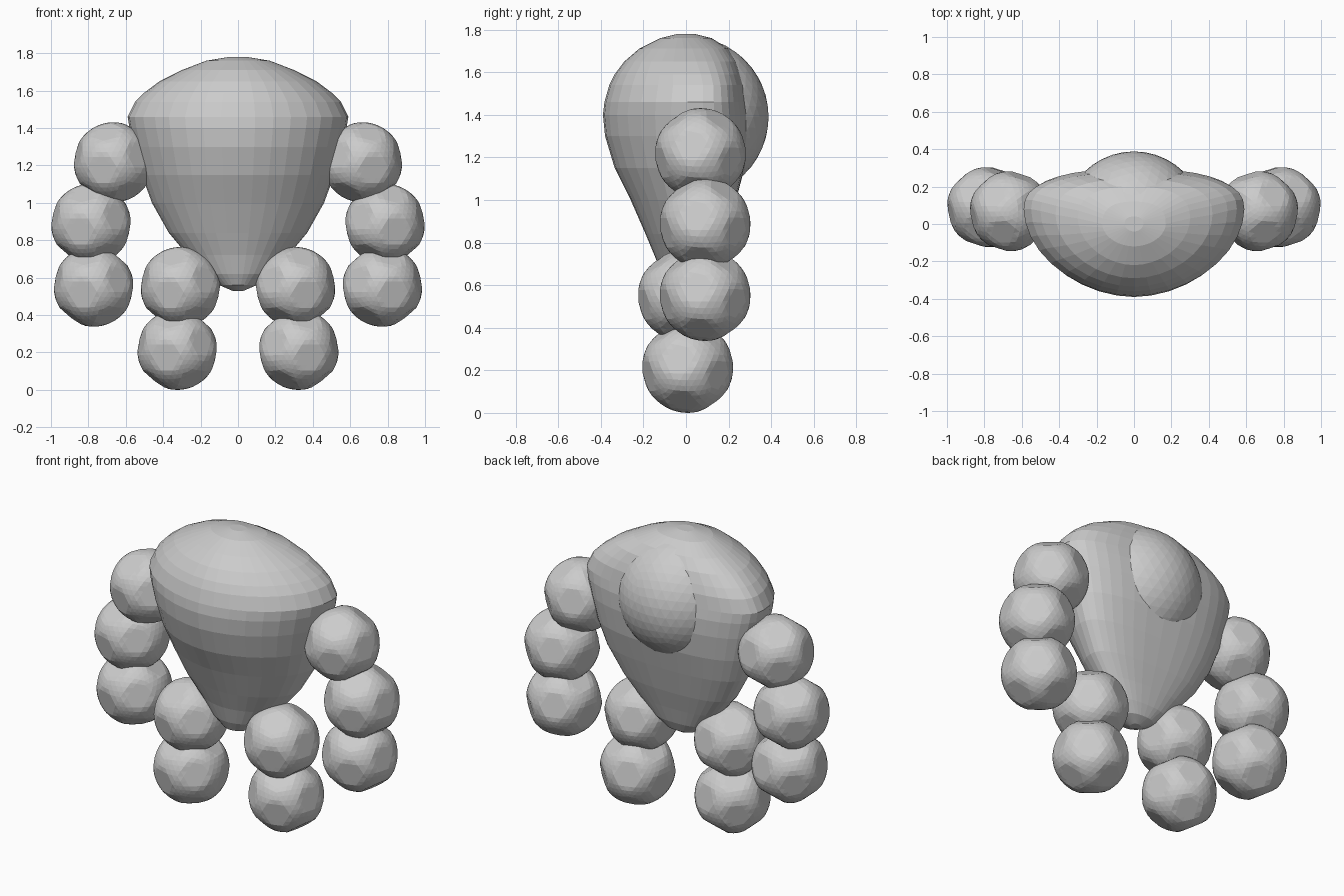
import bpy, bmesh
from math import sin, cos, tau
from mathutils import Vector

if "Cube" in bpy.data.objects:
    bpy.data.objects.remove(bpy.data.objects["Cube"])


def finish(bm, name):
    bmesh.ops.recalc_face_normals(bm, faces=bm.faces)
    me = bpy.data.meshes.new(name)
    bm.to_mesh(me)
    bm.free()
    ob = bpy.data.objects.new(name, me)
    bpy.context.collection.objects.link(ob)
    return ob


def power(v, p):
    return abs(v) ** p * (1 if v > 0 else -1)


# Torso: faceted wedge lofted from (z, half width, front y, back y, widest y)
sections = [
    (0.53, 0.03, -0.02, 0.04, 0.01),
    (0.56, 0.10, -0.08, 0.09, 0.02),
    (0.62, 0.18, -0.11, 0.12, 0.03),
    (0.72, 0.27, -0.14, 0.15, 0.05),
    (0.84, 0.37, -0.19, 0.19, 0.06),
    (1.00, 0.46, -0.26, 0.235, 0.08),
    (1.15, 0.515, -0.335, 0.275, 0.08),
    (1.30, 0.555, -0.38, 0.295, 0.08),
    (1.40, 0.58, -0.39, 0.295, 0.08),
    (1.46, 0.59, -0.383, 0.285, 0.08),
    (1.54, 0.55, -0.36, 0.275, 0.08),
    (1.59, 0.50, -0.335, 0.26, 0.07),
    (1.65, 0.42, -0.29, 0.24, 0.05),
    (1.71, 0.30, -0.22, 0.20, 0.03),
    (1.76, 0.17, -0.12, 0.12, 0.0),
    (1.78, 0.05, -0.04, 0.04, 0.0),
]
SIDES = 36
bm = bmesh.new()
rings = []
for z, w, front, back, mid in sections:
    ring = []
    for i in range(SIDES):
        a = tau * i / SIDES
        # Fuller curve at the back, slightly sharper at the front
        depth, p = (back - mid, 0.8) if sin(a) > 0 else (mid - front, 1.06)
        ring.append(bm.verts.new((w * power(cos(a), p),
                                  mid + depth * power(sin(a), p), z)))
    rings.append(ring)
for lo, hi in zip(rings, rings[1:]):
    for i in range(SIDES):
        j = (i + 1) % SIDES
        bm.faces.new((lo[i], lo[j], hi[j], hi[i]))
bm.faces.new(rings[0])
bm.faces.new(rings[-1])
finish(bm, "torso")

# Round core bulging out of the back
bm = bmesh.new()
bmesh.ops.create_icosphere(bm, subdivisions=4, radius=0.378)
bmesh.ops.translate(bm, vec=(0, 0.01, 1.39), verts=bm.verts)
finish(bm, "torso_core")

# Twelve directions that flatten each limb ball, turned so a corner points down
ico = bmesh.new()
bmesh.ops.create_icosphere(ico, subdivisions=1, radius=1)
low = min(ico.faces, key=lambda f: f.calc_center_median().z).calc_center_median()
turn = low.rotation_difference(Vector((0, 0, -1)))
flats = [turn @ v.co.normalized() for v in ico.verts]
ico.free()


def limb_ball(name, centre, side, r=0.214):
    bm = bmesh.new()
    bmesh.ops.create_icosphere(bm, subdivisions=4, radius=1)
    for v in bm.verts:
        n = v.co.normalized()
        peak = max(n.dot(f) for f in flats)
        p = n * min(r, 0.925 * r / peak) + Vector(centre)
        v.co = (side * p.x, p.y, p.z)
    finish(bm, name)


# Arms and legs, mirrored
limbs = {
    "upper_arm": (0.665, 0.068, 1.217),
    "forearm": (0.786, 0.09, 0.888),
    "hand": (0.772, 0.09, 0.552),
    "upper_leg": (0.308, -0.012, 0.550),
    "foot": (0.325, 0.008, 0.214),
}
for part, centre in limbs.items():
    for side, s in (("left", 1), ("right", -1)):
        limb_ball(f"{part}_{side}", centre, s)
